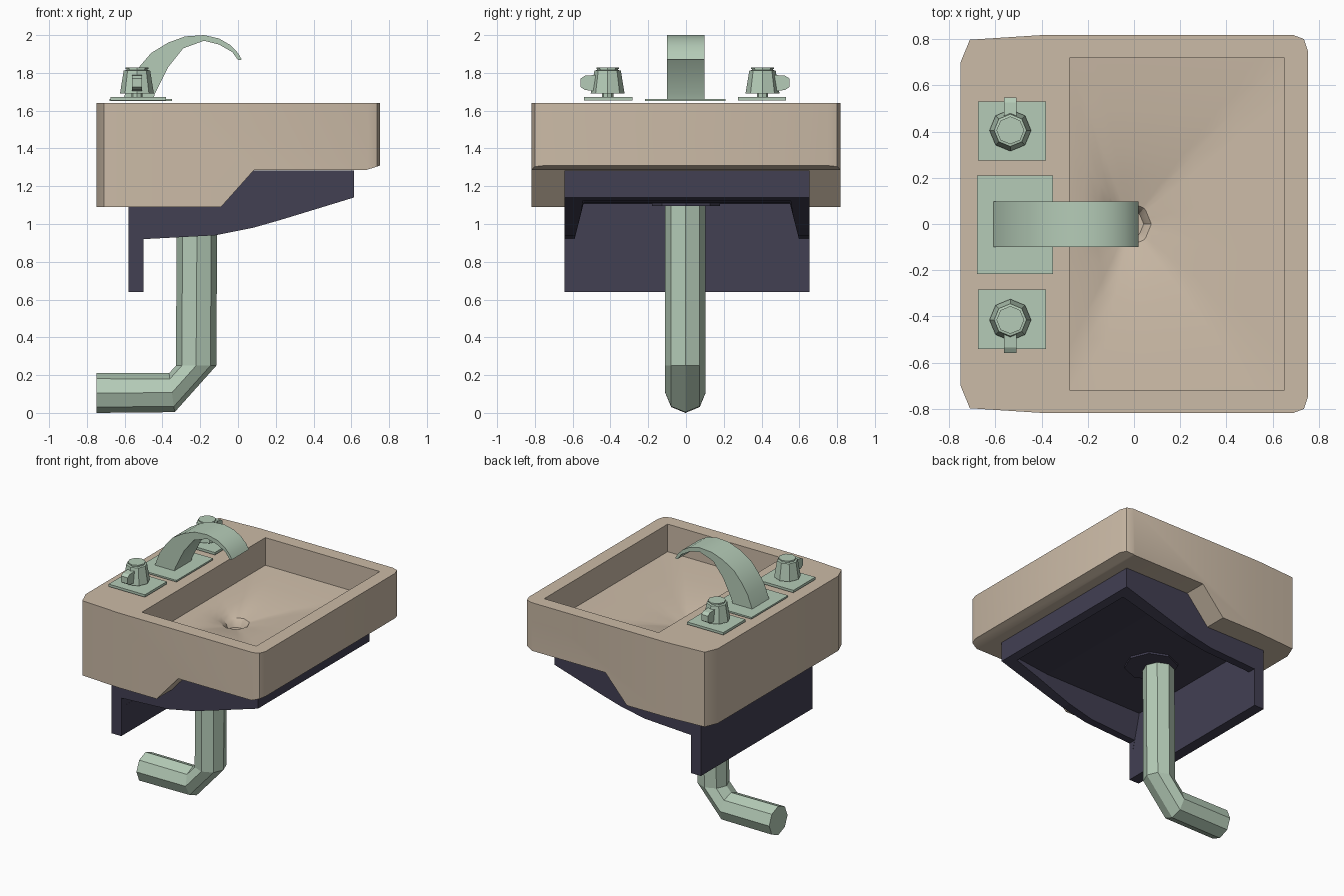
import bpy, bmesh, math

if "Cube" in bpy.data.objects:
    bpy.data.objects.remove(bpy.data.objects["Cube"])


def material(name, rgb):
    m = bpy.data.materials.new(name)
    m.diffuse_color = (*rgb, 1)
    m.use_nodes = True
    m.node_tree.nodes["Principled BSDF"].inputs["Base Color"].default_value = m.diffuse_color
    return m


BEIGE = material("beige stone", (0.60, 0.495, 0.385))
GREEN = material("pale green metal", (0.46, 0.60, 0.475))
DARK = material("dark slate", (0.054, 0.050, 0.086))


def loft(name, rings, mat):
    """Closed solid through rings that have equal point counts."""
    bm = bmesh.new()
    vs = [[bm.verts.new(p) for p in r] for r in rings]
    n = len(vs[0])
    for a, b in zip(vs, vs[1:]):
        for i in range(n):
            j = (i + 1) % n
            bm.faces.new((a[i], a[j], b[j], b[i]))
    bm.faces.new(vs[0])
    bm.faces.new(vs[-1])
    bmesh.ops.recalc_face_normals(bm, faces=bm.faces)
    me = bpy.data.meshes.new(name)
    bm.to_mesh(me)
    bm.free()
    me.materials.append(mat)
    ob = bpy.data.objects.new(name, me)
    bpy.context.collection.objects.link(ob)
    return ob


def prism(name, pts, axis, a, b, mat):
    """2D outline extruded along one axis from a to b."""
    def place(p, t):
        return {'x': (t, p[0], p[1]), 'y': (p[0], t, p[1]), 'z': (p[0], p[1], t)}[axis]
    return loft(name, [[place(p, t) for p in pts] for t in (a, b)], mat)


def box(name, x0, x1, y0, y1, z0, z1, mat):
    return prism(name, [(x0, y0), (x1, y0), (x1, y1), (x0, y1)], 'z', z0, z1, mat)


def turned(name, cx, cy, levels, mat, n=8):
    ang = [math.tau * i / n for i in range(n)]
    return loft(name, [[(cx + r * math.cos(a), cy + r * math.sin(a), z) for a in ang]
                       for r, z in levels], mat)


def activate(ob):
    bpy.ops.object.select_all(action='DESELECT')
    ob.select_set(True)
    bpy.context.view_layer.objects.active = ob


def cut(ob, cutter):
    cutter.hide_render = True
    activate(ob)
    m = ob.modifiers.new("cut", 'BOOLEAN')
    m.operation = 'DIFFERENCE'
    m.solver = 'EXACT'
    m.object = cutter
    bpy.ops.object.modifier_apply(modifier=m.name)
    bpy.data.objects.remove(cutter)


def smooth(ob, deg):
    activate(ob)
    bpy.ops.object.shade_smooth_by_angle(angle=math.radians(deg))


# Basin block: plan outline with clipped corners
half = [(-0.75, 0.70), (-0.71, 0.797), (-0.40, 0.817), (0.69, 0.817), (0.735, 0.80), (0.752, 0.75)]
plan = half + [(x, -y) for x, y in reversed(half)]
basin = prism("basin", plan, 'z', 1.09, 1.64, BEIGE)

# Stepped underside of the basin
cut(basin, prism("step_cutter", [(-0.09, 1.09), (0.085, 1.286), (0.68, 1.286), (0.80, 1.325),
                                 (0.80, 1.0), (-0.17, 1.0)], 'y', -1, 1, BEIGE))
# Hollow that receives the bracket
cut(basin, box("hollow_cutter", -0.57, 0.60, -0.635, 0.645, 1.0, 1.24, BEIGE))

# Bowl: straight walls, floor falling to an eight-sided drain
X0, X1, Y, S, CX = -0.28, 0.652, 0.718, 8, -0.02
corners = [(X0, -Y), (X1, -Y), (X1, Y), (X0, Y)]
rim = []
for (ax, ay), (bx, by) in zip(corners, corners[1:] + corners[:1]):
    rim += [(ax + (bx - ax) * i / S, ay + (by - ay) * i / S) for i in range(S)]


def drain_ring(r, z):
    ring = []
    for x, y in rim:
        a = math.atan2(y, x - CX)
        d = r * math.cos(math.pi / 8) / math.cos(a % (math.pi / 4) - math.pi / 8)
        ring.append((CX + d * math.cos(a), d * math.sin(a), z))
    return ring


inner = drain_ring(0.095, 1.352)
rings = [[(x, y, 1.75) for x, y in rim], [(x, y, 1.437) for x, y in rim]]
for t, z in ((0.35, 1.422), (0.65, 1.40), (0.85, 1.375)):
    rings.append([(x + (c[0] - x) * t, y + (c[1] - y) * t, z) for (x, y), c in zip(rim, inner)])
rings += [inner, drain_ring(0.075, 1.327), drain_ring(0.062, 1.295)]
cut(basin, loft("bowl_cutter", rings, BEIGE))
smooth(basin, 25)

# Wall bracket: back plate with curved side skirts, hollow underneath
bracket = prism("bracket", [(-0.58, 0.64), (-0.50, 0.64), (-0.50, 0.92), (-0.12, 0.94),
                            (0.08, 0.98), (0.22, 1.02), (0.613, 1.14), (0.613, 1.284),
                            (-0.58, 1.284)], 'y', -0.643, 0.655, DARK)
cut(bracket, loft("bracket_cutter", [
    [(x, -0.608, 0.85), (x, 0.616, 0.85), (x, 0.55, top), (x, -0.542, top)]
    for x, top in ((-0.501, 1.107), (0.30, 1.11), (0.56, 1.14))], DARK))
turned("pipe_collar", -0.15, 0, [(0.18, 1.095), (0.18, 1.16)], DARK)

# Drain pipe with elbow: each ring has a centre and an up vector in the xz plane
pipe_rings = []
for (cx, cz), (ux, uz) in [((-0.75, 0.106), (0, 0.106)), ((-0.35, 0.107), (-0.015, 0.103)),
                           ((-0.222, 0.25), (-0.107, 0)), ((-0.216, 1.16), (-0.107, 0))]:
    pipe_rings.append([(cx + ux * math.cos(a), 0.107 * math.sin(a) - 0.003, cz + uz * math.cos(a))
                       for a in (math.tau * i / 8 for i in range(8))])
loft("drain_pipe", pipe_rings, GREEN)

# Spout: arched flat band
outer = [(-0.61, 1.655), (-0.57, 1.76), (-0.52, 1.835), (-0.46, 1.905), (-0.37, 1.96), (-0.28, 1.993),
         (-0.18, 2.0), (-0.10, 1.982), (-0.04, 1.947), (0.0, 1.905), (0.02, 1.87)]
under = [(0.0, 1.868), (-0.03, 1.91), (-0.10, 1.95), (-0.18, 1.97), (-0.29, 1.93),
         (-0.37, 1.83), (-0.44, 1.69), (-0.45, 1.655)]
smooth(prism("spout", outer + under, 'y', -0.1, 0.098, GREEN), 30)
box("spout_plate", -0.68, -0.35, -0.216, 0.21, 1.651, 1.663, GREEN)

# Two taps, mirrored about a plane just off centre
for side, s in (("left", -1), ("right", 1)):
    mid = -0.005
    cy = mid + s * 0.41
    box(side + "_tap_plate", -0.675, -0.38, cy - s * 0.003 - 0.128, cy - s * 0.003 + 0.128,
        1.655, 1.673, GREEN)
    turned(side + "_tap_stem", -0.535, cy, [(0.03, 1.665), (0.03, 1.70)], GREEN)
    turned(side + "_tap_knob", -0.535, cy, [(0.09, 1.69), (0.07, 1.812), (0.055, 1.815),
                                            (0.055, 1.82), (0.06, 1.82), (0.06, 1.828)], GREEN)
    prism(side + "_tap_lever", [(cy + s * 0.05, 1.79), (mid + s * 0.53, 1.785),
                                (mid + s * 0.553, 1.77), (mid + s * 0.553, 1.725),
                                (mid + s * 0.53, 1.71), (cy + s * 0.05, 1.70)],
          'x', -0.562, -0.508, GREEN)
